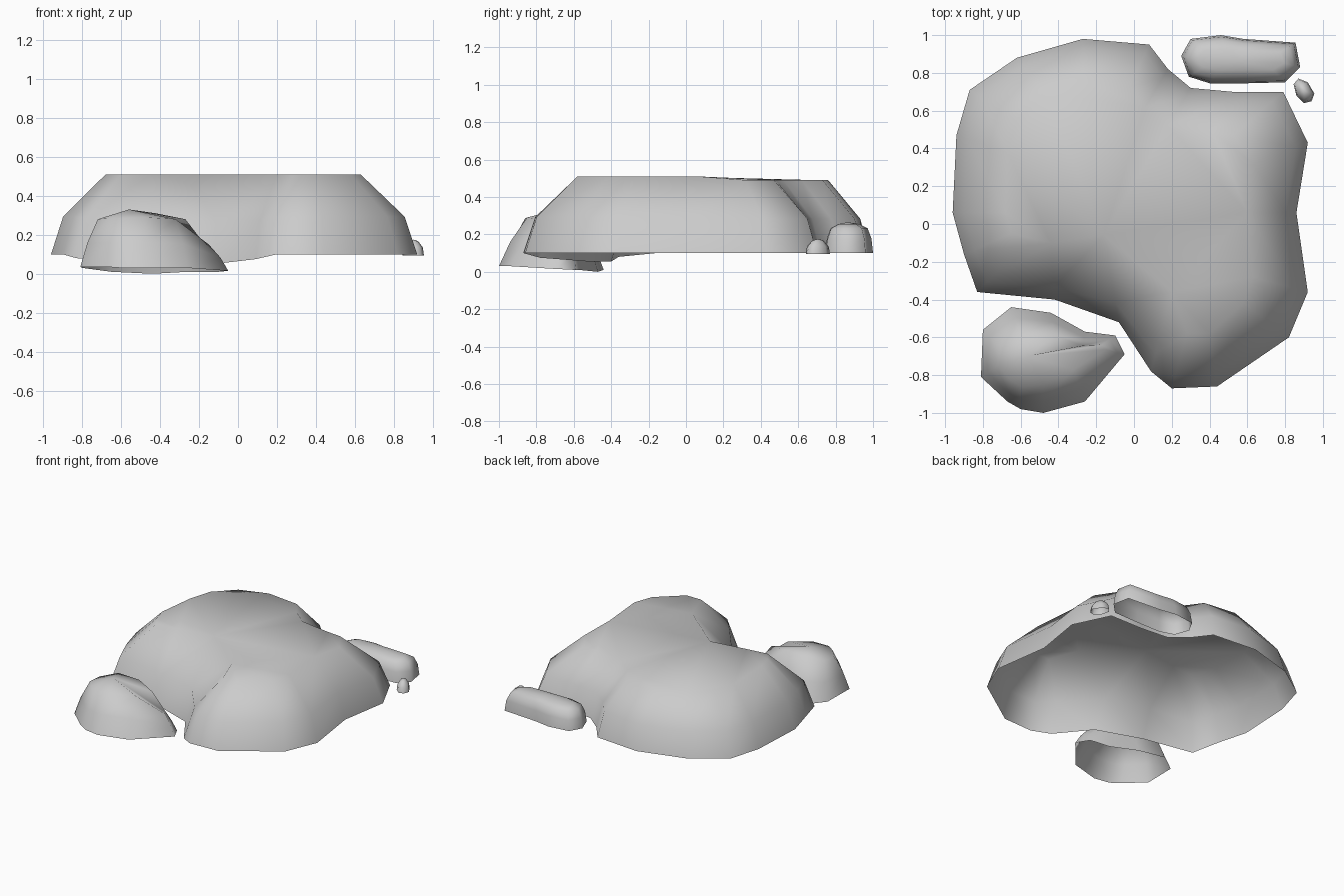
import bpy, bmesh


def rock(name, base, top, steps, peak=None):
    """Loft an open-bottomed shell from base outline to top outline.
    steps: (inset fraction, height fraction) for the rings in between."""
    bm = bmesh.new()
    rings = []
    for f, h in [(0, 0)] + steps + [(1, 1)]:
        rings.append([bm.verts.new((b[0] + (t[0] - b[0]) * f,
                                    b[1] + (t[1] - b[1]) * f,
                                    b[2] + (t[2] - b[2]) * h))
                      for b, t in zip(base, top)])
    n = len(base)
    for lo, hi in zip(rings, rings[1:]):
        for i in range(n):
            j = (i + 1) % n
            bm.faces.new((lo[i], lo[j], hi[j], hi[i]))
    if peak:
        p = bm.verts.new(peak)
        for i in range(n):
            bm.faces.new((rings[-1][i], rings[-1][(i + 1) % n], p))
    else:
        cap = bm.faces.new(rings[-1])
        bmesh.ops.triangulate(bm, faces=[cap])
    me = bpy.data.meshes.new(name)
    bm.to_mesh(me)
    bm.free()
    for p in me.polygons:
        p.use_smooth = True
    ob = bpy.data.objects.new(name, me)
    bpy.context.collection.objects.link(ob)
    return ob


def shrink(pts, c, sx, sy, z):
    return [(c[0] + (p[0] - c[0]) * sx, c[1] + (p[1] - c[1]) * sy, z) for p in pts]


# Large plateau boulder with two notches
base = [(-.83, -.36, .08), (-.42, -.40, .055), (-.08, -.52, .055), (.09, -.78, .075),
        (.20, -.87, .1), (.44, -.86, .1), (.82, -.60, .1), (.92, -.36, .1),
        (.86, .06, .1), (.92, .43, .1), (.79, .70, .1), (.52, .70, .1),
        (.30, .72, .1), (.18, .82, .1), (.08, .95, .1), (-.27, .98, .1),
        (-.62, .88, .1), (-.87, .71, .1), (-.94, .47, .1), (-.96, .06, .1),
        (-.90, -.16, .1)]
top_xy = [(-.60, -.12), (-.44, -.10), (-.16, -.06), (.20, -.36),
          (.28, -.58), (.40, -.58), (.58, -.42), (.63, -.28),
          (.60, .06), (.63, .32), (.53, .47), (.42, .48),
          (.18, .52), (.06, .62), (-.02, .73), (-.27, .76),
          (-.48, .69), (-.62, .55), (-.67, .38), (-.68, .06),
          (-.65, -.05)]
top = [(x, y, .51 if y < .1 else .49) for x, y in top_xy]
rock("large_boulder", base, top, [(.22, .47)])

# Wedge boulder at the front left
base = [(-.81, -.81, .035), (-.67, -.94, .035), (-.60, -.98, .03), (-.48, -1, .03),
        (-.26, -.94, .03), (-.05, -.69, .015), (-.10, -.59, .01), (-.26, -.57, .01),
        (-.44, -.47, 0), (-.65, -.44, .01), (-.80, -.56, .03)]
top = [(-.72, -.75, .28), (-.66, -.82, .285), (-.60, -.86, .285), (-.48, -.85, .29),
       (-.32, -.77, .28), (-.15, -.665, .15), (-.17, -.64, .15), (-.27, -.645, .28),
       (-.42, -.59, .31), (-.60, -.58, .31), (-.71, -.65, .28)]
wedge = rock("front_boulder", base, top, [(.4, .5)], peak=(-.56, -.70, .33))

# Long low stone at the back right
base = [(.25, .89, .1), (.29, .78, .1), (.40, .745, .1), (.60, .745, .1),
        (.80, .75, .1), (.88, .83, .1), (.855, .96, .1), (.58, .98, .1),
        (.46, 1, .1), (.30, .98, .1)]
rock("long_stone", base, shrink(base, (.57, .87), .72, .45, .255),
     [(.12, .5), (.4, .85)], peak=(.56, .865, .265))

# Small pebble beside it
base = [(.845, .74, .095), (.86, .68, .095), (.90, .64, .095), (.94, .65, .095),
        (.955, .69, .095), (.92, .75, .095), (.87, .77, .095)]
rock("pebble", base, shrink(base, (.90, .705), .45, .45, .168),
     [(.2, .55)], peak=(.90, .705, .175))
